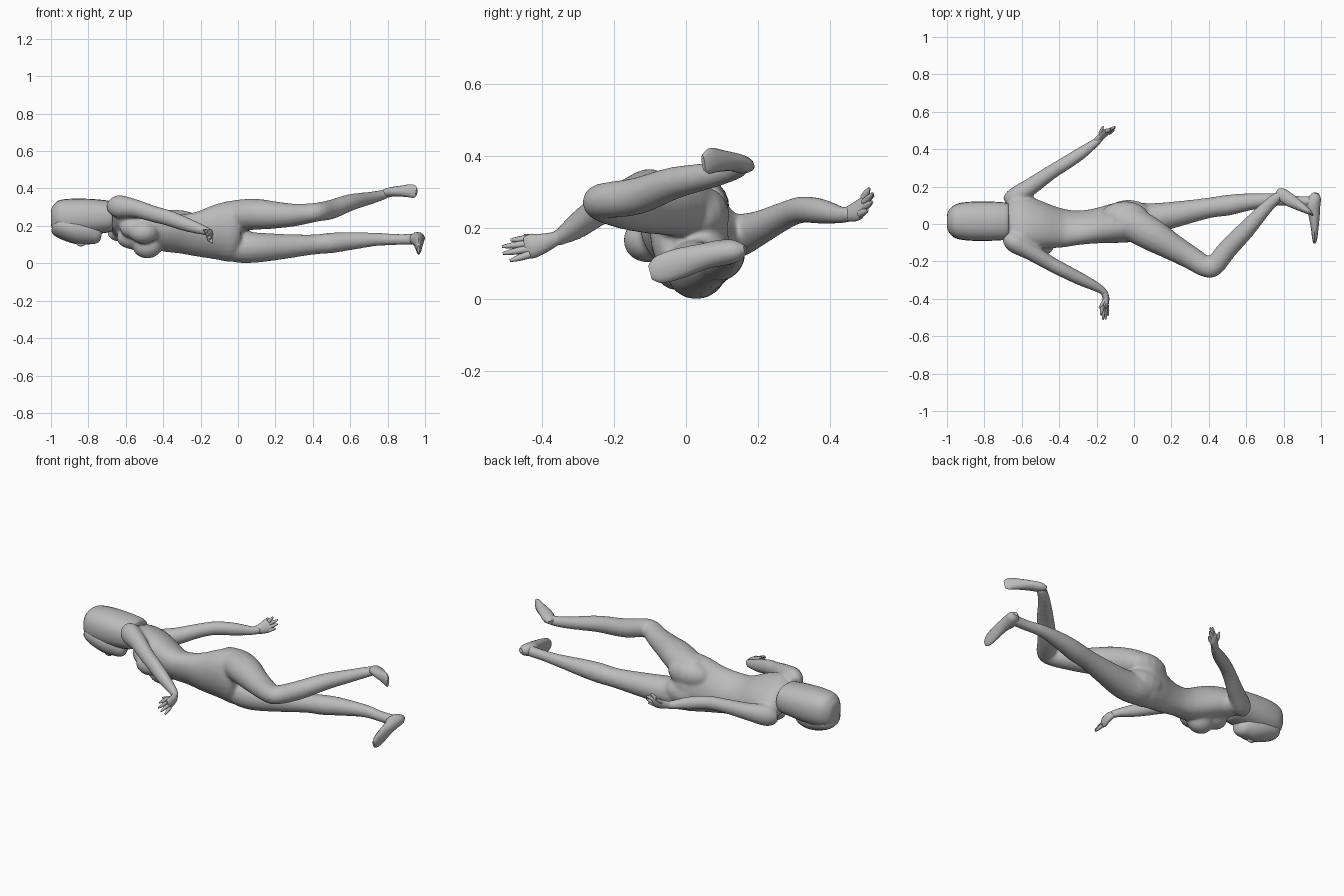
import bpy, bmesh, math
from mathutils import Vector, Matrix

cube = bpy.data.objects.get("Cube")
if cube:
    bpy.data.objects.remove(cube, do_unlink=True)

grey = bpy.data.materials.new("plain grey")
grey.use_nodes = True
GREY = (0.5, 0.5, 0.5, 1)
grey.diffuse_color = GREY
grey.node_tree.nodes["Principled BSDF"].inputs["Base Color"].default_value = GREY


def smooth_path(rows, steps):
    """Catmull-Rom interpolation of section rows."""
    out = []
    for i in range(len(rows) - 1):
        p = [rows[max(0, min(len(rows) - 1, i + k))] for k in (-1, 0, 1, 2)]
        for s in range(steps):
            t = s / steps
            out.append([0.5 * (2 * b + (c - a) * t + (2 * a - 5 * b + 4 * c - d) * t * t
                               + (3 * b - a - 3 * c + d) * t ** 3) for a, b, c, d in zip(*p)])
    return out + [list(rows[-1])]


def loft(bm, rows, angle=90, sides=16, steps=4, power=1.0):
    """Rows: x, y, z, half width, half thickness[, roll of the width axis about x]."""
    rows = smooth_path([tuple(r) + ((angle,) if len(r) == 5 else ()) for r in rows], steps)
    pts = [Vector(r[:3]) for r in rows]
    rings = []
    for i, r in enumerate(rows):
        tan = (pts[min(i + 1, len(pts) - 1)] - pts[max(i - 1, 0)]).normalized()
        a = math.radians(r[5])
        side = Vector((0, math.cos(a), math.sin(a)))
        side = (side - tan * side.dot(tan)).normalized()
        up = tan.cross(side)
        ring = []
        for k in range(sides):
            u = 2 * math.pi * k / sides
            c, s = (math.copysign(abs(v) ** power, v) for v in (math.cos(u), math.sin(u)))
            ring.append(bm.verts.new(pts[i] + side * c * max(r[3], .003) + up * s * max(r[4], .003)))
        rings.append(ring)
    for a, b in zip(rings, rings[1:]):
        for k in range(sides):
            n = (k + 1) % sides
            bm.faces.new((a[k], a[n], b[n], b[k]))
    bm.faces.new(rings[0][::-1])
    bm.faces.new(rings[-1])


def ball(bm, centre, radii):
    bmesh.ops.create_uvsphere(bm, u_segments=16, v_segments=10, radius=1,
                              matrix=Matrix.Translation(centre) @ Matrix.Diagonal((*radii, 1)))


def finish(bm, name, voxel=0):
    bmesh.ops.recalc_face_normals(bm, faces=bm.faces)
    mesh = bpy.data.meshes.new(name)
    bm.to_mesh(mesh)
    bm.free()
    obj = bpy.data.objects.new(name, mesh)
    bpy.context.collection.objects.link(obj)
    mesh.materials.append(grey)
    if voxel:
        m = obj.modifiers.new("Blend", 'REMESH')
        m.mode, m.voxel_size, m.use_smooth_shade = 'VOXEL', voxel, True
        m = obj.modifiers.new("Soften", 'SMOOTH')
        m.factor, m.iterations = 0.5, 12
    bpy.ops.object.select_all(action='DESELECT')
    bpy.context.view_layer.objects.active = obj
    obj.select_set(True)
    if voxel:
        bpy.ops.object.shade_smooth()
    else:
        bpy.ops.object.shade_smooth_by_angle(angle=math.radians(50))


# Body: twisted torso, neck, limbs and soft forms blended into one skin
body = bmesh.new()
loft(body, [(-.69, .02, .25, .04, .035, 150), (-.66, .02, .245, .12, .06, 150),
            (-.61, .02, .235, .155, .082, 150), (-.52, .0, .212, .142, .09, 148),
            (-.40, -.02, .165, .12, .085, 140), (-.30, -.02, .157, .117, .077, 125),
            (-.20, -.01, .157, .13, .087, 112), (-.10, .005, .167, .155, .103, 104),
            (-.03, .012, .17, .162, .107, 100), (.02, .015, .17, .11, .08, 100),
            (.04, .01, .17, .05, .04, 100)], sides=24)
loft(body, [(-.80, .01, .20, .04, .04), (-.72, .015, .215, .045, .045),
            (-.65, .02, .237, .055, .052), (-.60, .02, .24, .05, .05)])
# Straight lower leg, then bent upper leg
loft(body, [(-.08, .03, .10, .07, .07), (0, .03, .087, .085, .084), (.1, .03, .084, .082, .081),
            (.25, .057, .09, .067, .067), (.4, .086, .1, .055, .054), (.5, .1, .109, .056, .055),
            (.6, .116, .119, .048, .049), (.75, .13, .128, .034, .035),
            (.87, .122, .127, .029, .03), (.96, .12, .13, .03, .032)], angle=0)
loft(body, [(-.1, .03, .25, .07, .07), (0, -.005, .257, .083, .09), (.1, -.06, .262, .083, .088),
            (.2, -.12, .258, .073, .073), (.3, -.178, .258, .061, .063), (.385, -.228, .268, .053, .057),
            (.43, -.222, .275, .051, .055), (.5, -.135, .288, .052, .053), (.6, -.03, .325, .045, .048),
            (.7, .08, .347, .035, .036), (.76, .137, .362, .029, .03), (.795, .155, .373, .026, .027)])
# Arms
loft(body, [(-.68, .11, .175, .035, .035), (-.64, .14, .175, .06, .052), (-.545, .205, .2, .048, .046),
            (-.44, .278, .235, .039, .039), (-.365, .325, .25, .038, .037), (-.285, .377, .245, .036, .034),
            (-.21, .432, .235, .025, .024), (-.175, .46, .238, .021, .018)])
loft(body, [(-.68, -.06, .30, .035, .035), (-.64, -.097, .303, .062, .055), (-.55, -.15, .293, .05, .046),
            (-.45, -.21, .263, .044, .04), (-.375, -.25, .243, .043, .038), (-.275, -.3, .207, .038, .034),
            (-.185, -.345, .177, .026, .024), (-.15, -.375, .165, .021, .018)])
# Chest and seat forms
for centre, radii in [((-.505, -.11, .165), (.08, .065, .062)), ((-.485, -.025, .092), (.08, .064, .067)),
                      ((-.55, -.075, .19), (.085, .06, .06)), ((-.56, -.01, .135), (.09, .065, .06)),
                      ((-.05, .042, .235), (.13, .08, .08)), ((-.03, .045, .12), (.13, .085, .08))]:
    ball(body, centre, radii)
finish(body, "body", voxel=.008)

# Feet, heel to toe
for name, rows in {
    "lower_foot": [(.975, .165, .14, .012, .015), (.968, .14, .135, .03, .033),
                   (.957, .1, .13, .036, .04), (.963, .05, .12, .036, .031),
                   (.966, -.02, .1, .042, .021), (.966, -.075, .082, .038, .014),
                   (.965, -.1, .075, .02, .007)],
    "upper_foot": [(.767, .178, .368, .012, .016), (.79, .16, .374, .024, .033),
                   (.83, .13, .383, .026, .036), (.88, .1, .386, .03, .028),
                   (.92, .075, .387, .035, .019), (.942, .06, .383, .034, .011),
                   (.955, .048, .38, .022, .006)],
}.items():
    bm = bmesh.new()
    loft(bm, rows, sides=14)
    finish(bm, name)

# Hands: flat palm with tapered fingers and thumb
for name, palm, roll, fingers in [
    ("left_hand", [(-.20, .445, .236, .02, .018), (-.175, .468, .243, .029, .017),
                   (-.15, .49, .255, .035, .014), (-.13, .5, .262, .028, .009)], 65,
     [((-.145, .495, .283), (-.125, .51, .31)), ((-.14, .497, .27), (-.102, .52, .295)),
      ((-.135, .495, .255), (-.10, .518, .272)), ((-.135, .485, .238), (-.105, .505, .248)),
      ((-.18, .485, .265), (-.165, .522, .29))]),
    ("right_hand", [(-.16, -.365, .168, .02, .018), (-.15, -.395, .157, .027, .018),
                    (-.153, -.43, .148, .034, .017), (-.156, -.448, .145, .028, .011)], 90,
     [((-.167, -.435, .17), (-.178, -.488, .165)), ((-.162, -.44, .155), (-.166, -.512, .147)),
      ((-.152, -.44, .14), (-.152, -.51, .128)), ((-.145, -.435, .125), (-.138, -.49, .108)),
      ((-.155, -.405, .17), (-.186, -.45, .178))]),
]:
    bm = bmesh.new()
    loft(bm, palm, angle=roll, sides=12)
    for a, b in fingers:
        a, b = Vector(a), Vector(b)
        loft(bm, [(*a.lerp(b, t), r, r) for t, r in ((0, .011), (.55, .009), (1, .004))],
             angle=60, sides=8, steps=2)
    finish(bm, name)

# Hair: a smooth rounded bob with a cut lower edge
hair = bmesh.new()
loft(hair, [(-1, .015, .243, .03, .035), (-.993, .015, .243, .054, .06), (-.972, .015, .243, .078, .082),
            (-.935, .015, .245, .096, .096), (-.86, .015, .247, .105, .099), (-.77, .015, .249, .105, .094),
            (-.69, .015, .25, .1, .084), (-.67, .015, .25, .092, .072)],
     angle=180, sides=24, power=.88)
finish(hair, "hair")

# Face: turned down towards the floor, with nose
face = bmesh.new()
loft(face, [(-.985, .005, .205, .045, .035), (-.955, .003, .195, .08, .056), (-.87, -.002, .18, .088, .074),
            (-.80, -.005, .168, .074, .07), (-.755, -.008, .152, .052, .052), (-.735, -.006, .147, .03, .03)],
     angle=165, sides=20)
ball(face, (-.84, -.02, .106), (.024, .011, .016))
finish(face, "face")
